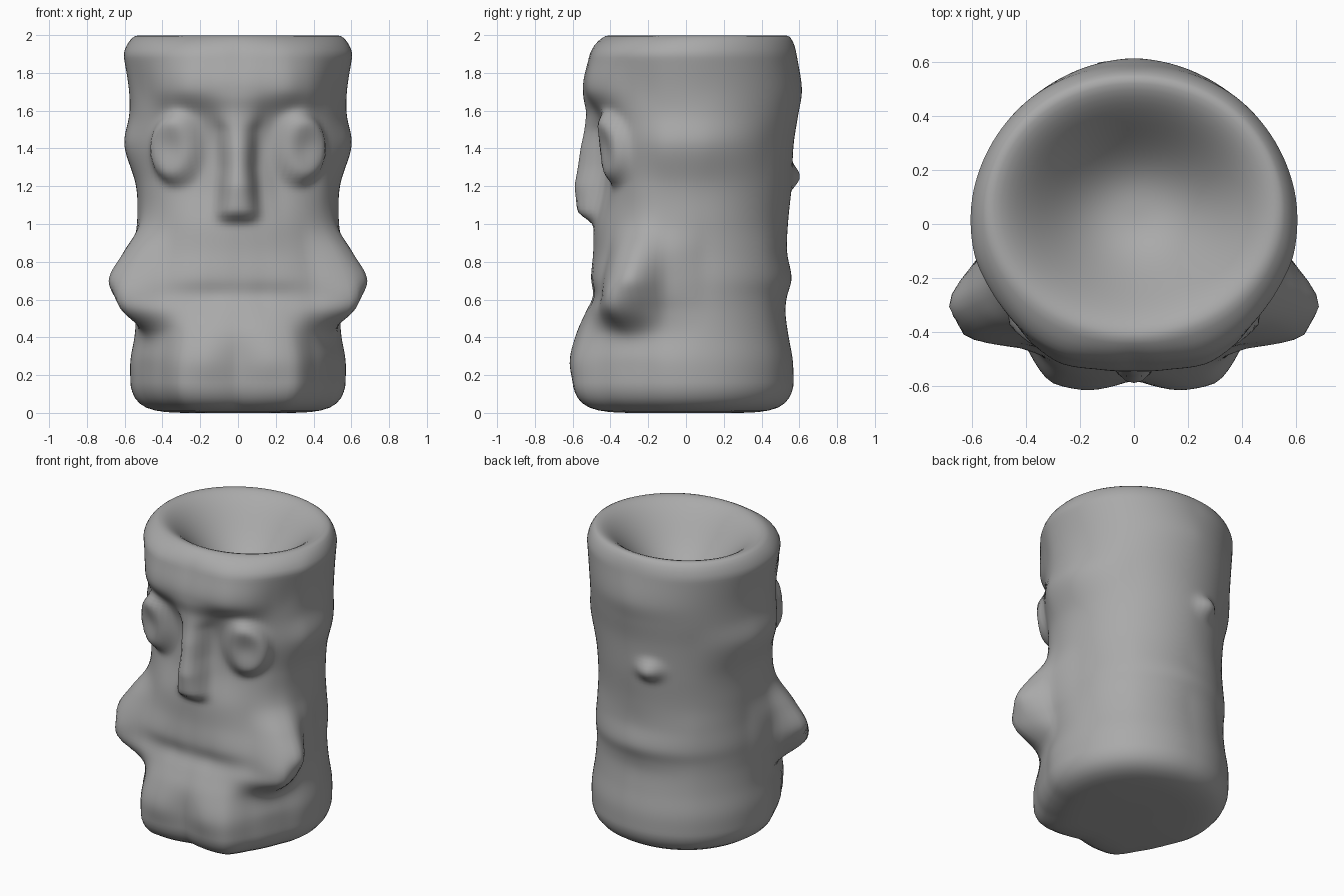
import bpy, bmesh, math

if "Cube" in bpy.data.objects:
    bpy.data.objects.remove(bpy.data.objects["Cube"])

# Angles from the front (0) round to the back (180), same on both sides
ANGLES = [0, 15, 28, 42, 57, 67, 78, 100, 140, 180]
# Height, then the body radius at each angle
ROWS = [
    (0.15, .565, .62, .665, .60, .57, .56, .57, .57, .58, .57),
    (0.28, .575, .64, .665, .60, .57, .56, .57, .57, .58, .565),
    (0.42, .57, .60, .62, .58, .57, .55, .54, .55, .56, .54),
    (0.54, .525, .54, .57, .62, .74, .65, .55, .54, .55, .525),
    (0.62, .49, .50, .54, .60, .765, .72, .57, .54, .55, .535),
    (0.71, .50, .515, .55, .59, .73, .765, .58, .54, .56, .56),
    (0.85, .49, .50, .52, .55, .65, .67, .58, .53, .55, .535),
    (1.00, .49, .49, .50, .52, .55, .56, .54, .53, .54, .54),
    (1.20, .48, .45, .45, .49, .53, .54, .54, .54, .55, .56),
    (1.42, .48, .44, .45, .49, .55, .57, .60, .605, .57, .57),
    (1.58, .50, .48, .50, .53, .55, .56, .57, .58, .59, .595),
    (1.71, .545, .555, .585, .58, .56, .56, .575, .58, .60, .615),
    (1.90, .505, .525, .555, .57, .58, .59, .605, .61, .605, .585),
]
SIDES = 120


def lerp_table(xs, ys, x, curved=False):
    """Table lookup, clamped at both ends; curved gives a flowing spline."""
    if x <= xs[0]:
        return ys[0]
    n = len(xs)
    for i in range(n - 1):
        if x <= xs[i + 1]:
            h = xs[i + 1] - xs[i]
            t = (x - xs[i]) / h
            if not curved:
                return ys[i] + t * (ys[i + 1] - ys[i])
            a, b = max(i - 1, 0), min(i + 2, n - 1)
            m0 = (ys[i + 1] - ys[a]) / (xs[i + 1] - xs[a]) * h
            m1 = (ys[b] - ys[i]) / (xs[b] - xs[i]) * h
            return ((2*t**3 - 3*t*t + 1) * ys[i] + (t**3 - 2*t*t + t) * m0
                    + (3*t*t - 2*t**3) * ys[i + 1] + (t**3 - t*t) * m1)
    return ys[-1]


def smooth(t):
    t = max(0.0, min(1.0, t))
    return t * t * (3 - 2 * t)


HEIGHTS = [r[0] for r in ROWS]


def body_radius(a, z):
    """Radius at signed angle a (degrees from the front) and height z."""
    return lerp_table(HEIGHTS, [lerp_table(ANGLES, r[1:], abs(a)) for r in ROWS], z, True)


def features(x, y, z):
    """Extra outward relief: nose, eyes and the knob on the back."""
    d = 0.0
    if y < 0:
        # nose, widening into the brow
        width = lerp_table([1.0, 1.3, 1.5, 1.65], [.14, .1, .11, .24], z)
        height = lerp_table([1.0, 1.06, 1.2, 1.4, 1.6, 1.7], [0, .09, .115, .085, .025, 0], z)
        d += height * smooth(1.35 * (1 - abs(x) / width))
        # round eyes with a shallow dimple
        e = math.hypot((abs(x) - .315) / .14, (z - 1.4) / .205)
        d += .08 * smooth((1.08 - e) / .45) - .012 * smooth(1 - e / .5)
    else:
        k = math.hypot((x + .11) / .1, (z - 1.25) / .09)
        d += .06 * smooth(1.1 - k)
    return d


def rim_point(a, u):
    """Point on the oval rim, set back from the forehead, scaled by u."""
    t = math.radians(a)
    return .545 * u * math.sin(t), .06 - .485 * u * math.cos(t)


def body_point(a, z, s=1.0, relief=False):
    t = math.radians(a)
    r = body_radius(a, z) * s
    x, y = r * math.sin(t), -r * math.cos(t)
    if relief:
        k = 1 + features(x, y, z) / r
        x, y = x * k, y * k
    return x, y


turn = [360 * i / SIDES - 180 for i in range(SIDES)]
rings = []
# rounded base
for z, s in ((0, .2), (0, .4), (0, .55), (.002, .68), (.012, .78), (.025, .86),
             (.05, .925), (.08, .965), (.11, .985)):
    rings.append([(*body_point(a, .15, s), z) for a in turn])
# sculpted wall
for i in range(89):
    z = .14 + .02 * i
    rings.append([(*body_point(a, z, 1, True), z) for a in turn])
# shoulder easing into the rim
for z, w in ((1.92, .1), (1.945, .25), (1.97, .5), (1.988, .8), (2.0, 1)):
    ring = []
    for a in turn:
        p, q = body_point(a, 1.9), rim_point(a, 1)
        ring.append((p[0] + w * (q[0] - p[0]), p[1] + w * (q[1] - p[1]), z))
    rings.append(ring)
# shallow bowl in the top
DEPTH = .34
for i in range(1, 20):
    u = 1 - i / 20
    z = 2.003 - DEPTH * (1 + math.cos(math.pi * u ** 1.25)) / 2
    rings.append([(*rim_point(a, u), z) for a in turn])

bm = bmesh.new()
loops = [[bm.verts.new(p) for p in ring] for ring in rings]
for lo, hi in zip(loops, loops[1:]):
    for i in range(SIDES):
        j = (i + 1) % SIDES
        bm.faces.new((lo[i], lo[j], hi[j], hi[i]))
# close the base and the bowl floor
for loop, c in ((loops[0], (0, 0, 0)), (loops[-1], (0, .06, 2.003 - DEPTH))):
    c = bm.verts.new(c)
    for i in range(SIDES):
        bm.faces.new((loop[i], loop[(i + 1) % SIDES], c))
bmesh.ops.recalc_face_normals(bm, faces=bm.faces)

mesh = bpy.data.meshes.new("face_mug")
bm.to_mesh(mesh)
bm.free()
mug = bpy.data.objects.new("face_mug", mesh)
bpy.context.collection.objects.link(mug)
for p in mesh.polygons:
    p.use_smooth = True

# soften the sculpted surface
soft = mug.modifiers.new("soften", 'SMOOTH')
soft.factor = 0.5
soft.iterations = 5

clay = bpy.data.materials.new("grey clay")
clay.diffuse_color = (.4, .4, .4, 1)
clay.use_nodes = True
clay.node_tree.nodes["Principled BSDF"].inputs["Base Color"].default_value = clay.diffuse_color
mesh.materials.append(clay)
